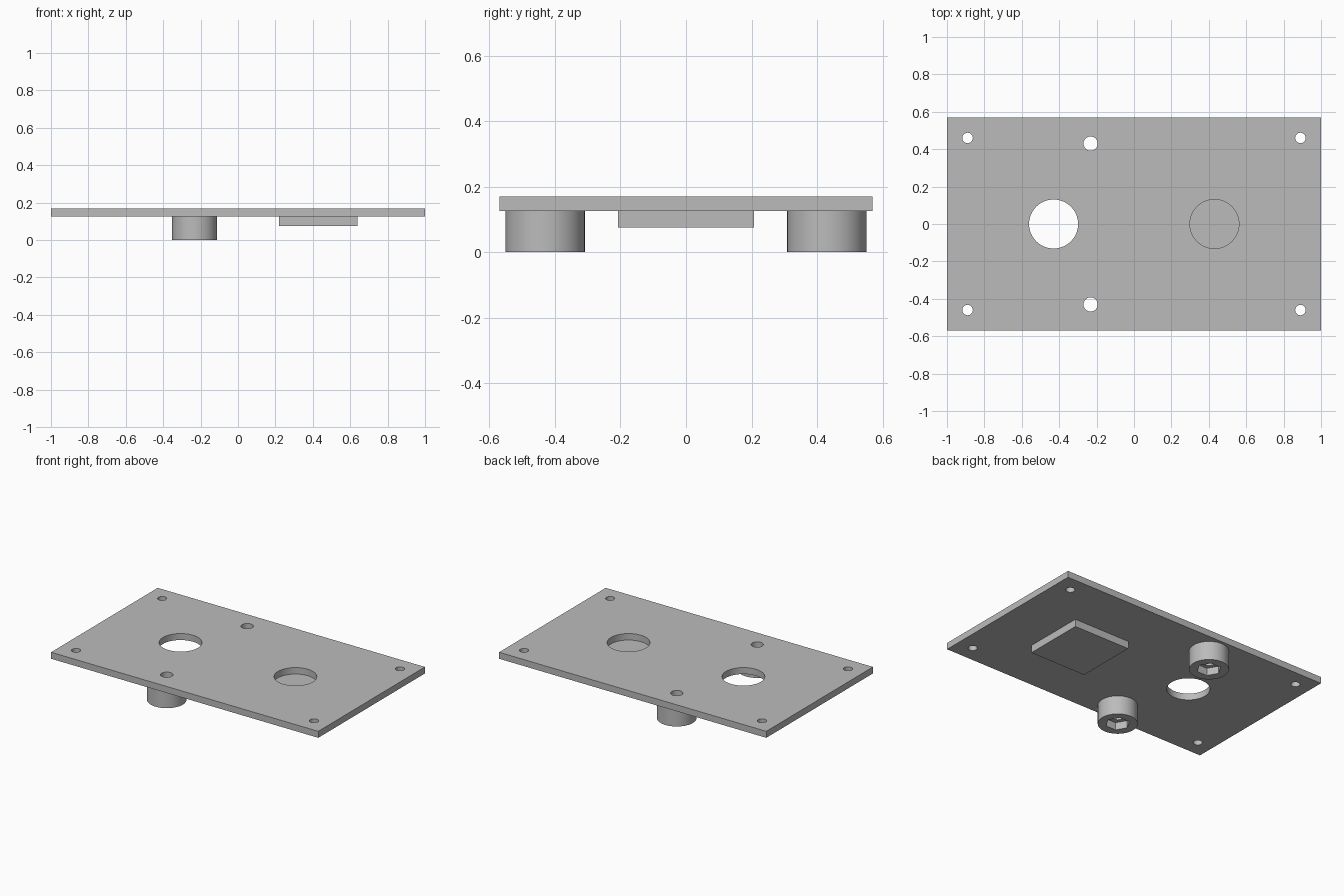
import bpy
import math

if "Cube" in bpy.data.objects:
    bpy.data.objects.remove(bpy.data.objects["Cube"])

grey = bpy.data.materials.new("plain grey")
grey.diffuse_color = (0.5, 0.5, 0.5, 1)
grey.use_nodes = True
grey.node_tree.nodes["Principled BSDF"].inputs["Base Color"].default_value = grey.diffuse_color

TOP, UNDER = 0.17, 0.126      # plate faces
BOSS_X, BOSS_Y = -0.232, 0.43


def box(name, x0, x1, y0, y1, z0, z1):
    bpy.ops.mesh.primitive_cube_add(size=1, location=((x0 + x1) / 2, (y0 + y1) / 2, (z0 + z1) / 2))
    ob = bpy.context.object
    ob.name = name
    ob.scale = (x1 - x0, y1 - y0, z1 - z0)
    bpy.ops.object.transform_apply(location=False, rotation=False, scale=True)
    ob.data.materials.append(grey)
    return ob


def cylinder(name, x, y, r, z0, z1, sides=64):
    bpy.ops.mesh.primitive_cylinder_add(vertices=sides, radius=r, depth=z1 - z0,
                                        location=(x, y, (z0 + z1) / 2))
    ob = bpy.context.object
    ob.name = name
    ob.data.materials.append(grey)
    return ob


def cut(target, cutters):
    """Subtract each cutter from the target, then remove it."""
    for c in cutters:
        mod = target.modifiers.new("cut", 'BOOLEAN')
        mod.operation = 'DIFFERENCE'
        mod.solver = 'EXACT'
        mod.object = c
        bpy.context.view_layer.objects.active = target
        bpy.ops.object.modifier_apply(modifier=mod.name)
        bpy.data.objects.remove(c, do_unlink=True)


def smooth(ob):
    bpy.ops.object.select_all(action='DESELECT')
    ob.select_set(True)
    bpy.context.view_layer.objects.active = ob
    bpy.ops.object.shade_smooth_by_angle(angle=math.radians(30))


# Flat plate with corner holes, bolt holes and two large round openings
plate = box("plate", -1, 1, -0.57, 0.57, UNDER, TOP)
holes = [(sx * 0.89, sy * 0.46, 0.028) for sx in (-1, 1) for sy in (-1, 1)]
holes += [(BOSS_X, sy * BOSS_Y, 0.038) for sy in (-1, 1)]
holes += [(sx * 0.43, 0, 0.131) for sx in (-1, 1)]
cut(plate, [cylinder("cutter", x, y, r, 0.05, 0.3) for x, y, r in holes])
smooth(plate)

# Square block under the plate that closes the right opening
box("closing_block", 0.22, 0.638, -0.208, 0.208, 0.076, UNDER)

# Round bosses with a bolt hole and a hexagonal nut pocket underneath
for label, sy in (("front", -1), ("back", 1)):
    y = sy * BOSS_Y
    boss = cylinder(label + "_boss", BOSS_X, y, 0.121, 0, UNDER)
    nut = cylinder("cutter", BOSS_X, y, 0.075, -0.05, 0.05, 6)
    nut.rotation_euler.z = math.radians(30)   # corners along x
    cut(boss, [cylinder("cutter", BOSS_X, y, 0.038, -0.1, 0.3), nut])
    smooth(boss)
